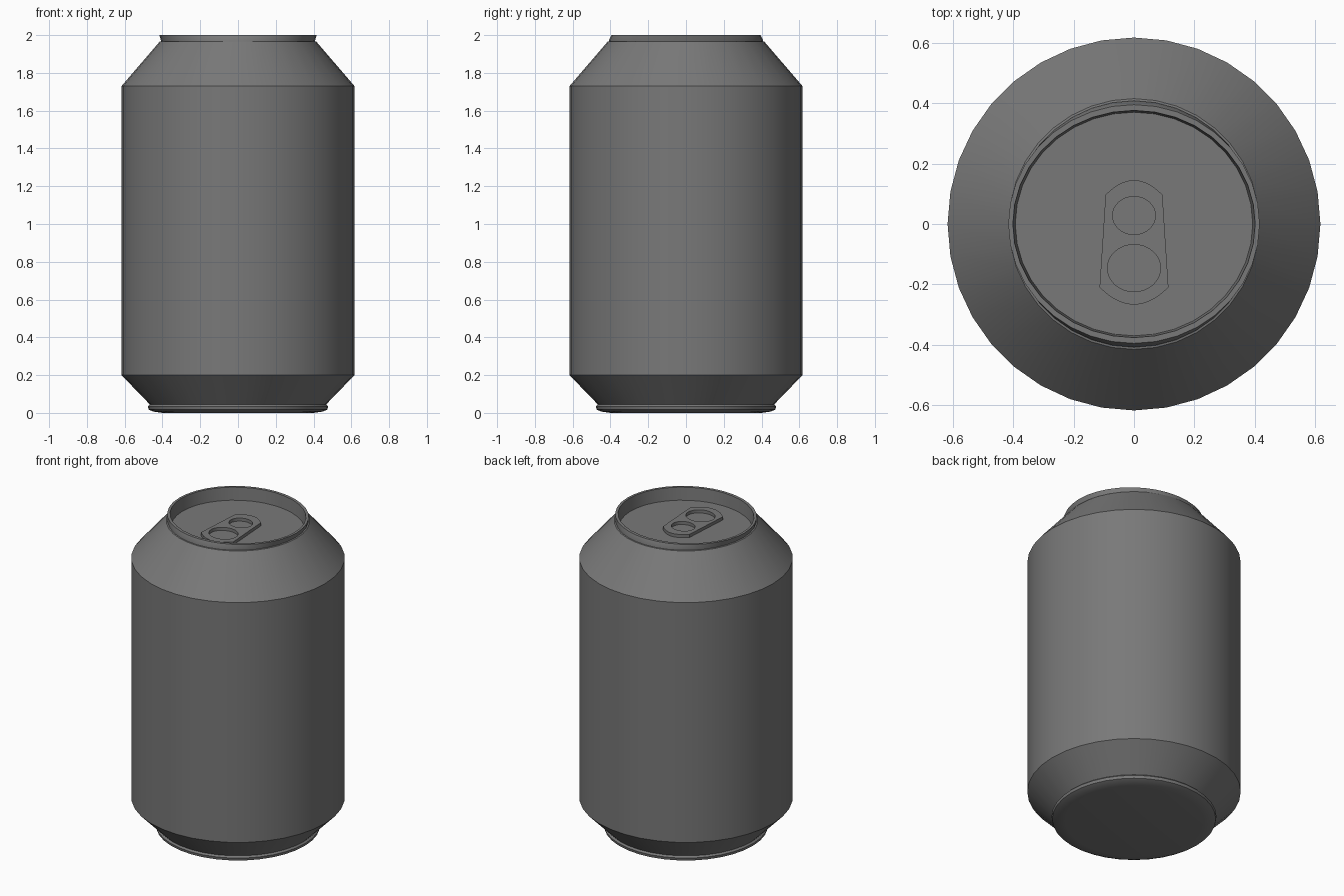
import bpy, bmesh
from math import sin, cos, pi, radians

cube = bpy.data.objects.get("Cube")
if cube:
    bpy.data.objects.remove(cube, do_unlink=True)

SIDES = 36

metal = bpy.data.materials.new("grey_metal")
metal.use_nodes = True
GREY = (0.19, 0.19, 0.19, 1)
metal.diffuse_color = GREY
metal.node_tree.nodes["Principled BSDF"].inputs["Base Color"].default_value = GREY


def finish(obj):
    """Assign the metal and smooth shading with sharp rings."""
    bpy.ops.object.select_all(action="DESELECT")
    obj.select_set(True)
    bpy.context.view_layer.objects.active = obj
    bpy.ops.object.shade_smooth_by_angle(angle=radians(30))


def lathe(name, profile, cap_start=False, cap_end=False):
    """Join rings of (x radius, y radius, height) into a turned part."""
    bm = bmesh.new()
    rings = []
    for rx, ry, z in profile:
        angles = [2 * pi * i / SIDES for i in range(SIDES)]
        rings.append([bm.verts.new((rx * cos(a), ry * sin(a), z)) for a in angles])
    for low, high in zip(rings, rings[1:]):
        for i in range(SIDES):
            j = (i + 1) % SIDES
            bm.faces.new((low[i], low[j], high[j], high[i]))
    if cap_start:
        bm.faces.new(rings[0][::-1])
    if cap_end:
        bm.faces.new(rings[-1])
    mesh = bpy.data.meshes.new(name)
    bm.to_mesh(mesh)
    bm.free()
    mesh.materials.append(metal)
    obj = bpy.data.objects.new(name, mesh)
    bpy.context.collection.objects.link(obj)
    finish(obj)
    return obj


def round_rings(*pairs):
    return [(r, r, z) for r, z in pairs]


# Base, wall and shoulder
lathe("can_body", round_rings(
    (0.40, 0), (0.45, 0.007), (0.473, 0.018), (0.477, 0.035), (0.467, 0.045),
    (0.617, 0.20), (0.617, 1.73), (0.415, 1.965), (0.40, 1.968)), cap_start=True)

# Rim is slightly narrower from front to back, with the lid sunk inside it
lathe("rim_and_lid", [
    (0.405, 0.408, 1.962), (0.408, 0.408, 1.972), (0.416, 0.395, 2.0),
    (0.401, 0.376, 2.0), (0.393, 0.370, 1.92)], cap_end=True)


# Pull tab with two finger holes
def arc(cx, cy, rx, ry, start, end, steps):
    angles = [radians(start + (end - start) * i / steps) for i in range(steps + 1)]
    return [(cx + rx * cos(a), cy + ry * sin(a)) for a in angles]


def sagged_end(half, y, sag, steps=10):
    """Shallow curve running from +half to -half."""
    ts = [1 - 2 * i / steps for i in range(steps + 1)]
    return [(half * t, y + sag * (1 - t * t)) for t in ts]


outline = sagged_end(0.094, 0.097, 0.048) + sagged_end(0.114, -0.21, -0.057)[::-1]
holes = [arc(0, 0.028, 0.071, 0.063, 0, 360, 32)[:-1],
         arc(0, -0.146, 0.088, 0.078, 0, 360, 32)[:-1]]

curve = bpy.data.curves.new("tab_outline", "CURVE")
curve.dimensions = "2D"
curve.fill_mode = "BOTH"
curve.extrude = 0.01
for points in [outline] + holes:
    spline = curve.splines.new("POLY")
    spline.points.add(len(points) - 1)
    for point, (x, y) in zip(spline.points, points):
        point.co = (x, y, 0, 1)
    spline.use_cyclic_u = True
curve.materials.append(metal)
tab = bpy.data.objects.new("pull_tab", curve)
tab.location.z = 1.931
bpy.context.collection.objects.link(tab)
bpy.ops.object.select_all(action="DESELECT")
tab.select_set(True)
bpy.context.view_layer.objects.active = tab
bpy.ops.object.convert(target="MESH")
finish(bpy.context.object)
